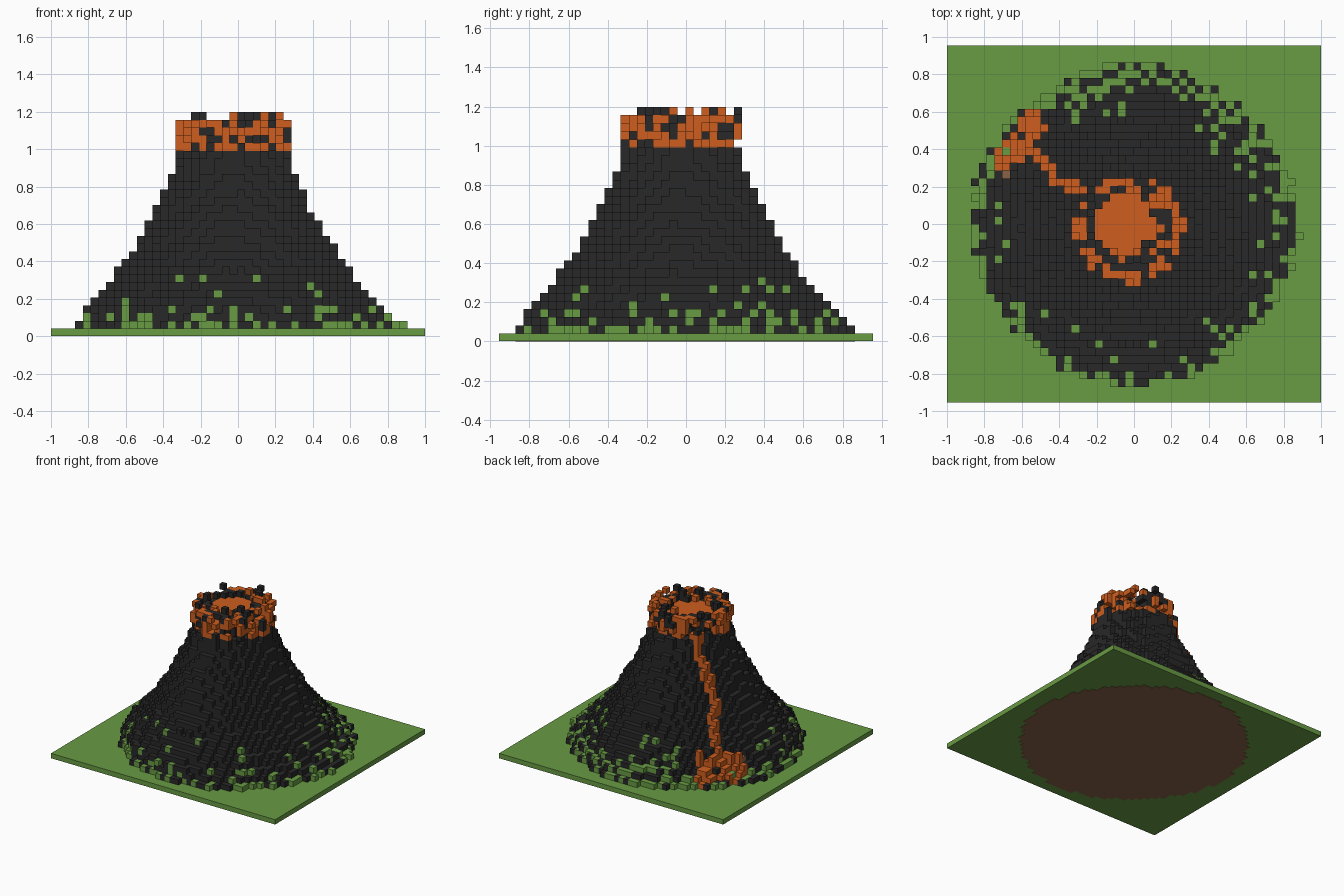
import bpy, bmesh, math, random
from mathutils import Vector

random.seed(7)
V = 0.0413                # voxel size
CENTER = -0.024           # x and y of the middle voxel column
SKIN = 0.002              # thickness of the soil patch under the ground

cube = bpy.data.objects.get("Cube")
if cube:
    bpy.data.objects.remove(cube, do_unlink=True)


def material(name, rgb):
    m = bpy.data.materials.new(name)
    m.use_nodes = True
    color = (*rgb, 1)
    m.diffuse_color = color
    bsdf = next(n for n in m.node_tree.nodes if n.type == 'BSDF_PRINCIPLED')
    bsdf.inputs["Base Color"].default_value = color
    bsdf.inputs["Roughness"].default_value = 0.9
    return m


GRASS = material("grass green", (0.138, 0.325, 0.056))
ROCK = material("dark rock", (0.021, 0.021, 0.021))
LAVA = material("lava orange", (0.62, 0.112, 0.013))
SOIL = material("soil brown", (0.25, 0.125, 0.065))


def finish(name, bm, mat):
    mesh = bpy.data.meshes.new(name)
    bm.to_mesh(mesh)
    bm.free()
    mesh.materials.append(mat)
    ob = bpy.data.objects.new(name, mesh)
    bpy.context.collection.objects.link(ob)


AXES = [Vector(a) for a in ((1, 0, 0), (0, 1, 0), (0, 0, 1))]


def voxel_object(name, cells, solid, mat, height=V):
    """Mesh of the faces of cells that do not touch another solid cell."""
    bm = bmesh.new()
    cache = {}

    def vert(p):
        key = tuple(round(2 * c) for c in p)
        if key not in cache:
            cache[key] = bm.verts.new((p.x * V + CENTER, p.y * V + CENTER, (p.z + 0.5) * height))
        return cache[key]

    for cell in sorted(cells):
        c = Vector(cell)
        for a in range(3):
            for sign in (1, -1):
                n = AXES[a] * sign
                if tuple(int(t) for t in c + n) in solid:
                    continue
                u, w = AXES[(a + 1) % 3] / 2, AXES[(a + 2) % 3] / 2 * sign
                mid = c + n / 2
                bm.faces.new([vert(mid + q) for q in (-u - w, u - w, u + w, -u + w)])
    finish(name, bm, mat)


# Ground slab
bm = bmesh.new()
bmesh.ops.create_cube(bm, size=1)
for v in bm.verts:
    v.co = (v.co.x * 2, v.co.y * 1.91, SKIN + (v.co.z + 0.5) * (V - SKIN))
finish("ground", bm, GRASS)

# Slope profile: (height, radius)
PROFILE = [(0.04, 0.912), (0.1, 0.85), (0.2, 0.76), (0.3, 0.675), (0.4, 0.59), (0.5, 0.535),
           (0.6, 0.475), (0.7, 0.425), (0.8, 0.37), (0.9, 0.33), (0.97, 0.31), (1.3, 0.31)]


def radius(z):
    for (z0, r0), (z1, r1) in zip(PROFILE, PROFILE[1:]):
        if z <= z1:
            return r0 + (r1 - r0) * (z - z0) / (z1 - z0)
    return 0


def spread_from(x, y):
    """Distance that is slightly longer on the diagonals than on the axes."""
    return (abs(x) ** 1.83 + abs(y) ** 1.83) ** (1 / 1.83)


RIM_START, POOL_TOP, RIM_TOP = 24, 26, 28
N = range(-23, 24)
columns = [(i, j, spread_from(i, j)) for i in N for j in N]
parts = {}

# Rocky cone, a little rough, more ragged at the foot
for i, j, d in columns:
    rough = random.uniform(-0.2, 0.2)
    edge = random.uniform(-0.6, 0.5)
    foot = spread_from(i - 0.5, j - 0.5)
    for k in range(1, RIM_START):
        noise = edge if k == 1 else rough
        reach = foot if k < 3 else d
        if reach <= radius((k + 0.5) * V) / V - 0.35 + noise:
            parts[i, j, k] = "cone"

# Crater: lava pool inside a broken ring of rock and lava
for i, j, d in columns:
    pool = math.hypot(i + 0.7, j - 0.7) < 3.8
    for k in range(RIM_START, RIM_TOP + 1):
        if pool:
            if k <= POOL_TOP:
                parts[i, j, k] = "lava_pool"
        elif d <= 5.6:
            if k < RIM_TOP - 1 or random.random() < (0.75 if k < RIM_TOP else 0.25):
                parts[i, j, k] = "crater_lava" if random.random() < 0.22 else "crater_rock"
        elif d <= 7.35:
            chance = {RIM_TOP: 0.1, RIM_TOP - 1: 0.6}.get(k, 0.8) * (0.75 if d > 6.6 else 1)
            if random.random() < chance:
                parts[i, j, k] = "crater_lava" if random.random() < 0.7 else "crater_rock"

# Lava stream running down the slope into a spread at the foot
PATH = [Vector(p) for p in ((-0.23, 0.16), (-0.32, 0.2), (-0.43, 0.23), (-0.46, 0.31),
                            (-0.51, 0.38), (-0.58, 0.44))]
SPREAD = [Vector(p) for p in ((-0.67, 0.35), (-0.54, 0.55))]


def distance(p, path):
    best = 9
    for a, b in zip(path, path[1:]):
        t = max(0, min(1, (p - a).dot(b - a) / (b - a).length_squared))
        best = min(best, (p - a - (b - a) * t).length)
    return best


for i, j, d in columns:
    p = Vector((i * V + CENTER, j * V + CENTER))
    stack = [k for k in range(1, RIM_START) if (i, j, k) in parts]
    stream = distance(p, PATH) < 0.028
    spread = distance(p, SPREAD) < 0.075 and random.random() < 0.85
    if stack and d > 5 and (stream or spread):
        for k in stack[-5:]:
            parts[i, j, k] = "lava_stream"
        if stream or random.random() < 0.4:
            parts[i, j, stack[-1] + 1] = "lava_stream"

# Grass growing on exposed blocks of the lower slope
CHANCE = [0, 0.5, 0.33, 0.21, 0.12, 0.07, 0.04, 0.03]
for (i, j, k), part in sorted(parts.items()):
    if part != "cone" or k >= len(CHANCE):
        continue
    sides = ((1, 0, 0), (-1, 0, 0), (0, 1, 0), (0, -1, 0), (0, 0, 1))
    if all((i + a, j + b, k + c) in parts for a, b, c in sides):
        continue
    angle = math.degrees(math.atan2(j, i))
    lush = 25 < angle < 58 or 92 < angle < 120
    if random.random() < CHANCE[k] + (0.18 if lush else 0):
        parts[i, j, k] = "grass_tufts"

# One bare soil block beside the lava
tops = [k for (i, j, k) in parts if (i, j) == (-16, 7)]
if tops:
    parts[-16, 7, max(tops)] = "soil_block"

COLORS = {"cone": ROCK, "crater_rock": ROCK, "crater_lava": LAVA, "lava_pool": LAVA,
          "lava_stream": LAVA, "grass_tufts": GRASS, "soil_block": SOIL}
for name, mat in COLORS.items():
    cells = [c for c, part in parts.items() if part == name]
    if cells:
        voxel_object(name, cells, parts, mat)

# Soil patch showing on the underside
patch = {(i, j, 0) for i, j, d in columns if spread_from(i - 0.5, j - 0.5) <= 20.9}
voxel_object("soil_patch", patch, patch, SOIL, SKIN)
